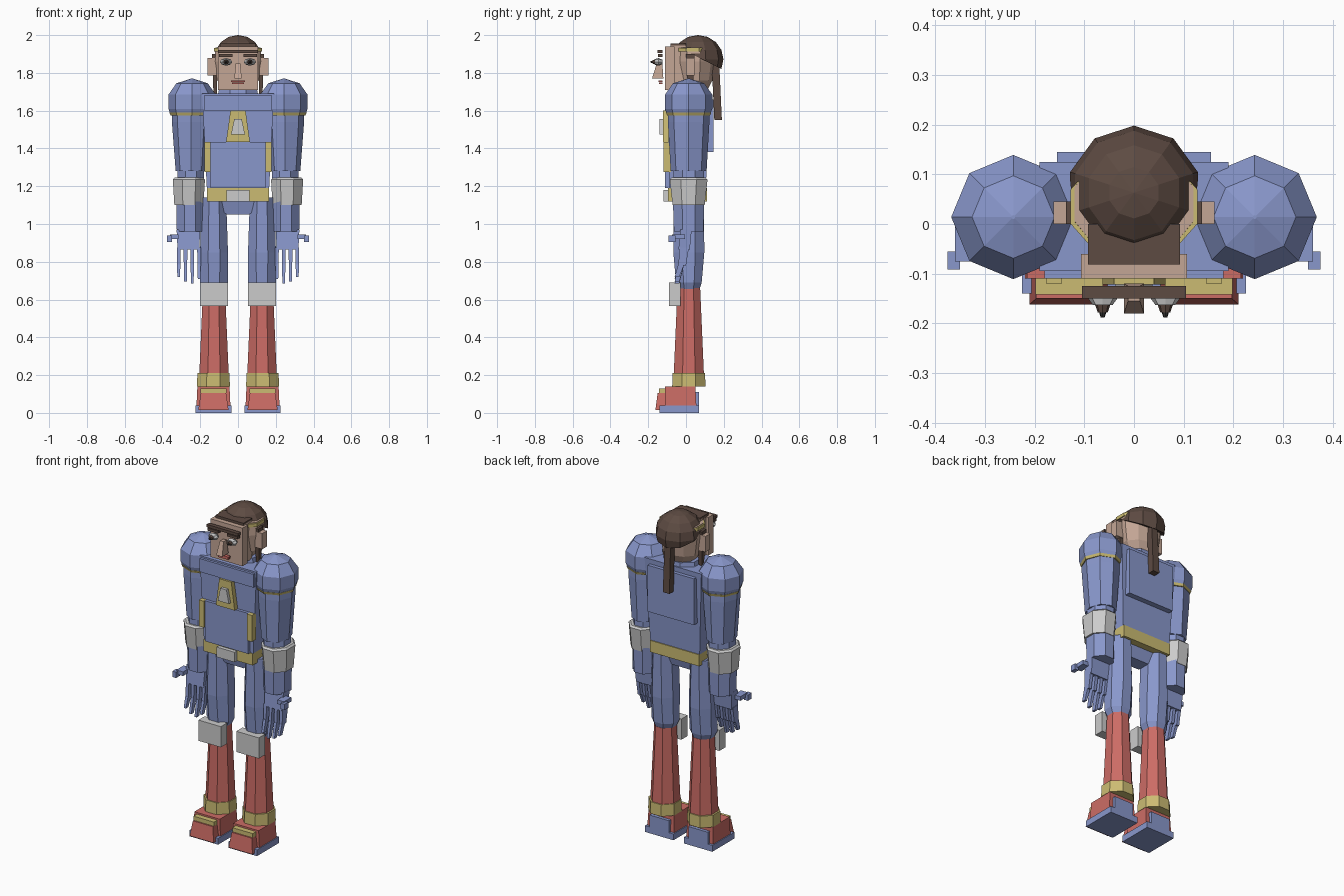
import bpy, bmesh
from math import cos, sin, pi
from mathutils import Vector

if "Cube" in bpy.data.objects:
    bpy.data.objects.remove(bpy.data.objects["Cube"])

COL = {"blue": (0.25, 0.31, 0.6), "red": (0.6, 0.15, 0.13), "gold": (0.6, 0.5, 0.17),
       "skin": (0.55, 0.38, 0.3), "brown": (0.11, 0.07, 0.055), "dark": (0.03, 0.03, 0.03)}
MATS = {}
for k, c in COL.items():
    MATS[k] = bpy.data.materials.new(k)
    MATS[k].diffuse_color = (*c, 1)


def finish(name, bm, mat):
    bmesh.ops.recalc_face_normals(bm, faces=bm.faces)
    me = bpy.data.meshes.new(name)
    bm.to_mesh(me)
    bm.free()
    ob = bpy.data.objects.new(name, me)
    bpy.context.collection.objects.link(ob)
    if mat:
        me.materials.append(MATS[mat])
    return ob


def skin_rings(name, rings, mat):
    """Bridge rings of points and cap both ends."""
    bm = bmesh.new()
    vs = [[bm.verts.new(p) for p in r] for r in rings]
    n = len(rings[0])
    for a, b in zip(vs, vs[1:]):
        for i in range(n):
            j = (i + 1) % n
            bm.faces.new((a[i], a[j], b[j], b[i]))
    bm.faces.new(vs[0][::-1])
    bm.faces.new(vs[-1])
    return finish(name, bm, mat)


def tube(name, x, y, prof, mat, n=8, flat=True):
    """Stack of n-gons; prof holds (z, radius x, radius y)."""
    off = pi / n if flat else 0
    k = 1 / cos(pi / n) if flat else 1
    return skin_rings(name, [[(x + rx * k * cos(off + 2 * pi * i / n),
                               y + ry * k * sin(off + 2 * pi * i / n), z)
                              for i in range(n)] for z, rx, ry in prof], mat)


def box(name, x, y, z, mat, bottom=None):
    """Box from ranges; bottom gives other (x range, y range) at the lower end."""
    bx, by = bottom or (x, y)
    ring = lambda a, b, h: [(a[0], b[0], h), (a[1], b[0], h), (a[1], b[1], h), (a[0], b[1], h)]
    return skin_rings(name, [ring(bx, by, z[0]), ring(x, y, z[1])], mat)


def mid(c, r):
    return (c - r, c + r)


# Torso
box("torso", (-.19, .19), (-.095, .125), (1.19, 1.69), "blue", ((-.165, .165), (-.09, .105)))
box("chest_ridge", (-.18, .18), (-.11, -.08), (1.6, 1.68), "blue")
box("belly_plate", (-.145, .145), (-.11, -.08), (1.19, 1.435), "blue")
box("back_panel", (-.155, .155), (.11, .145), (1.38, 1.66), "blue")
box("belt", (-.165, .165), (-.095, .11), (1.12, 1.19), "gold")
box("buckle", (-.06, .06), (-.118, -.09), (1.12, 1.18), None)
box("emblem_frame", (-.04, .04), (-.122, -.09), (1.435, 1.6), "gold", ((-.063, .063), (-.122, -.09)))
box("emblem_center", (-.02, .02), (-.14, -.11), (1.475, 1.555), None, ((-.037, .037), (-.14, -.11)))
box("pelvis", (-.15, .15), (-.05, .07), (1.05, 1.13), "blue", ((-.06, .06), (-.03, .05)))
tube("collar", 0, .03, [(1.67, .11, .09), (1.715, .1, .085)], "blue")
tube("neck", 0, .03, [(1.65, .07, .07), (1.75, .07, .07)], "skin")

# Head
tube("skull", 0, .04, [(1.71, .075, .07), (1.76, .11, .095), (1.86, .125, .108), (1.935, .12, .105)],
     "skin", 10)
box("face", (-.107, .107), (-.11, -.06), (1.71, 1.94), "skin")
box("face_block", (-.093, .093), (-.08, 0), (1.71, 1.945), "skin")
tube("headband", 0, .035, [(1.912, .128, .105), (1.932, .128, .105)], "gold", 10)
box("hairline", (-.093, .093), (-.082, 0), (1.935, 1.955), "brown")

# Hair cap: low ball cut on a slope
bm = bmesh.new()
bmesh.ops.create_uvsphere(bm, u_segments=10, v_segments=8, radius=.135)
for v in bm.verts:
    v.co = Vector((v.co.x, v.co.y + .063, v.co.z * .95 + 1.872))
cut = bmesh.ops.bisect_plane(bm, geom=bm.verts[:] + bm.edges[:] + bm.faces[:],
                             plane_co=(0, .15, 1.84), plane_no=(0, -.11, -.22), clear_outer=True)
bmesh.ops.contextual_create(bm, geom=[e for e in cut["geom_cut"] if isinstance(e, bmesh.types.BMEdge)])
finish("hair_cap", bm, "brown")
box("ponytail", (-.02, .02), (.135, .175), (1.55, 1.87), "brown", ((-.022, .022), (.15, .19)))

# Facial features stand out from the face
box("brow_bar", (-.105, .105), (-.15, -.125), (1.905, 1.922), "brown")
box("nose", (-.012, .012), (-.155, -.125), (1.77, 1.85), "skin", ((-.02, .02), (-.18, -.12)))
box("upper_lip", (-.038, .038), (-.145, -.125), (1.752, 1.76), "red")
box("lower_lip", (-.033, .033), (-.142, -.125), (1.741, 1.75), "red")


def eye_disc(name, x, prof, mat):
    skin_rings(name, [[(x + rx * cos(i * pi / 4), y, 1.858 + rz * sin(i * pi / 4)) for i in range(8)]
                      for y, rx, rz in prof], mat)


for s, side in ((1, "left"), (-1, "right")):
    def X(a, b):
        return tuple(sorted((s * a, s * b)))

    eye_disc("eyeball_" + side, s * .063, [(-.125, .02, .012), (-.145, .033, .02), (-.163, .02, .016)], None)
    eye_disc("iris_" + side, s * .063, [(-.155, .018, .015), (-.178, .01, .009)], "brown")
    eye_disc("pupil_" + side, s * .063, [(-.175, .008, .007), (-.188, .004, .004)], "dark")
    box("eyebrow_" + side, X(.03, .1), (-.148, -.125), (1.885, 1.9), "brown")
    box("ear_" + side, X(.115, .162), (0, .045), (1.785, 1.88), "skin")
    box("side_lock_" + side, X(.11, .137), (.0, .045), (1.69, 1.9), "brown", (X(.11, .13), (.015, .035)))

    # Chest side strip
    box("chest_strip_" + side, X(.145, .177), (-.12, -.08), (1.275, 1.435), "gold")

    # Arm
    x, y = s * .243, .014
    tube("shoulder_" + side, x, y, [(1.59, .118, .118), (1.61, .125, .125), (1.685, .125, .125),
                                    (1.745, .083, .083), (1.77, .004, .004)], "blue", flat=False)
    tube("shoulder_band_" + side, x, y, [(1.575, .114, .114), (1.59, .12, .12)], "gold", flat=False)
    x = s * .25
    tube("upper_arm_" + side, x, y, [(1.28, .08, .095), (1.54, .1, .11), (1.575, .1, .11)],
         "blue", flat=False)
    tube("elbow_" + side, x, y, [(1.22, .07, .08), (1.285, .07, .08)], "blue")
    tube("gauntlet_" + side, s * .26, y, [(1.1, .077, .085), (1.235, .085, .1), (1.245, .075, .09)], None)
    tube("forearm_" + side, s * .254, y, [(.96, .07, .078), (1.12, .073, .083)], "blue")

    # Hand with four fingers and outward thumb
    box("palm_" + side, X(.2, .325), (-.03, .03), (.865, .97), "blue", (X(.205, .32), (-.04, .02)))
    for i, low in enumerate((.71, .685, .695, .72)):
        c = s * (.206 + .036 * i)
        box(f"finger_base_{side}_{i}", mid(c, .01), (-.035, .015), (.78, .875), "blue",
            (mid(c, .009), (-.04, 0)))
        box(f"finger_tip_{side}_{i}", mid(c, .009), (-.042, -.01), (low, .785), "blue",
            (mid(c, .007), (-.06, -.035)))
    box("thumb_" + side, X(.315, .36), (-.075, -.005), (.92, .945), "blue")
    box("thumb_tip_" + side, X(.35, .375), (-.092, -.055), (.905, .94), "blue")

    # Leg
    x, y = s * .127, .015
    tube("thigh_" + side, x, y, [(.65, .055, .055), (.69, .073, .068), (.85, .074, .082),
                                 (1.14, .064, .08)], "blue")
    box("knee_pad_" + side, mid(x, .075), (-.09, -.03), (.565, .69), None)
    tube("shin_" + side, x, y, [(.2, .078, .08), (.66, .058, .06)], "red")
    tube("ankle_band_" + side, s * .13, y, [(.14, .087, .088), (.21, .085, .086)], "gold")

    # Boot
    x = s * .13
    box("boot_" + side, mid(x, .085), (-.11, .05), (.035, .14), "red", (mid(x, .09), (-.11, .055)))
    box("toe_cap_" + side, mid(x, .067), (-.15, -.1), (.015, .105), "red", (mid(x, .08), (-.162, -.1)))
    box("boot_strap_" + side, mid(x, .068), (-.142, -.1), (.105, .13), "gold")
    box("sole_" + side, mid(x, .095), (-.14, .07), (0, .038), "blue")
    box("heel_" + side, mid(x, .065), (.045, .07), (.035, .11), "blue")

for m in bpy.data.materials:
    if m.users and not m.is_grease_pencil:
        m.use_nodes = True
        m.node_tree.nodes["Principled BSDF"].inputs["Base Color"].default_value = m.diffuse_color
